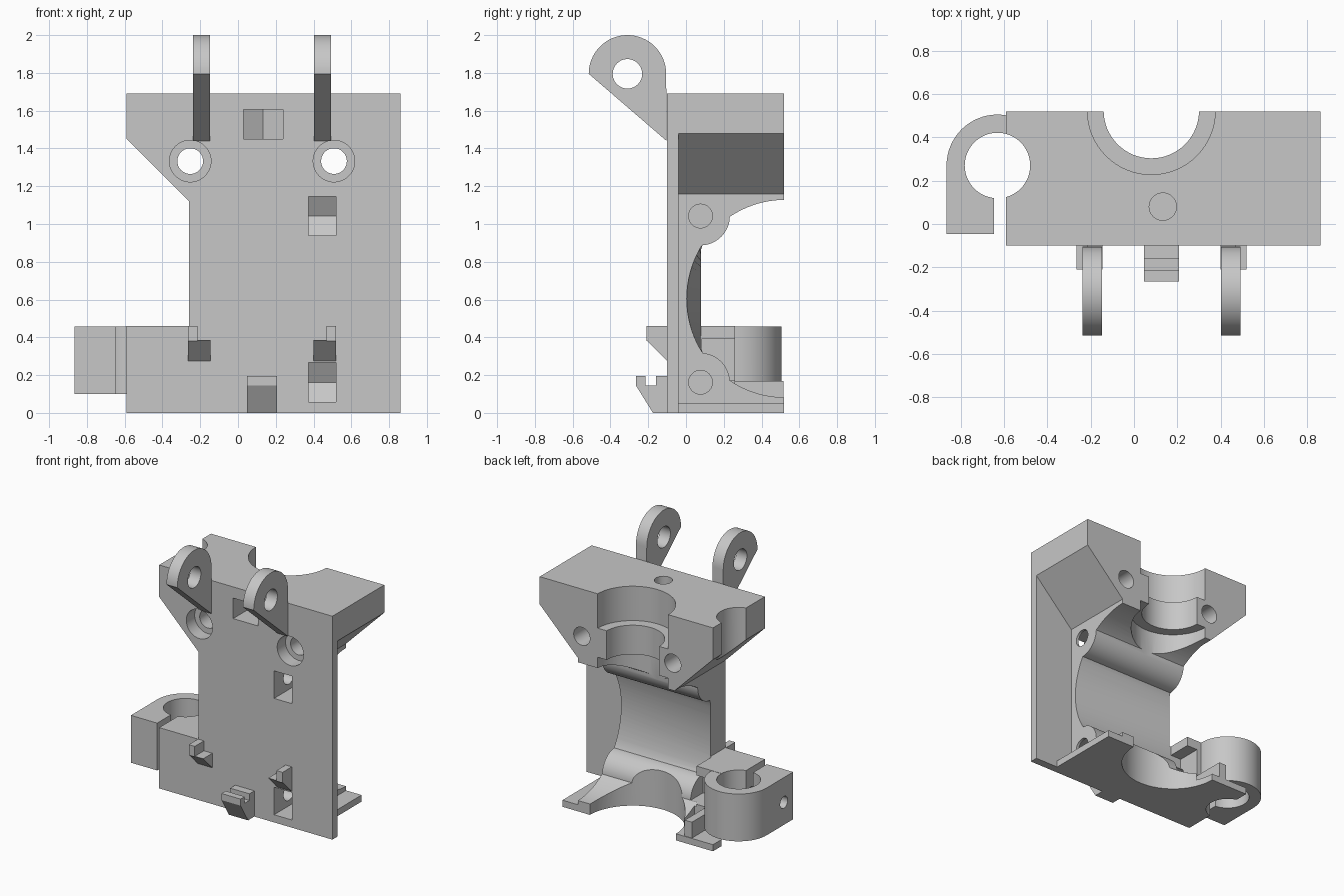
import bpy, bmesh, math

cube = bpy.data.objects.get("Cube")
if cube:
    bpy.data.objects.remove(cube)

grey = bpy.data.materials.new("light grey plastic")
grey.use_nodes = True
grey.diffuse_color = (0.57, 0.57, 0.57, 1)
grey.node_tree.nodes["Principled BSDF"].inputs["Base Color"].default_value = (0.57, 0.57, 0.57, 1)


def skin(name, rings):
    """Closed solid through a row of matching rings of points."""
    bm = bmesh.new()
    rows = [[bm.verts.new(p) for p in r] for r in rings]
    bm.faces.new(rows[0])
    bm.faces.new(rows[-1])
    for a, b in zip(rows, rows[1:]):
        for i in range(len(a)):
            j = (i + 1) % len(a)
            bm.faces.new((a[i], a[j], b[j], b[i]))
    bmesh.ops.recalc_face_normals(bm, faces=bm.faces)
    mesh = bpy.data.meshes.new(name)
    bm.to_mesh(mesh)
    bm.free()
    mesh.materials.append(grey)
    ob = bpy.data.objects.new(name, mesh)
    bpy.context.collection.objects.link(ob)
    return ob


def place(axis, u, v, w):
    return {"x": (w, u, v), "y": (u, w, v), "z": (u, v, w)}[axis]


def prism(name, axis, outline, lo, hi):
    return skin(name, [[place(axis, u, v, w) for u, v in outline] for w in (lo, hi)])


def ring(u, v, r, n=64):
    return [(u + r * math.cos(math.tau * i / n), v + r * math.sin(math.tau * i / n))
            for i in range(n)]


def rod(axis, u, v, r, lo, hi, n=64):
    return prism("rod", axis, ring(u, v, r, n), lo, hi)


def box(x0, x1, y0, y1, z0, z1):
    return prism("box", "z", [(x0, y0), (x1, y0), (x1, y1), (x0, y1)], z0, z1)


def combine(ob, other, op):
    mod = ob.modifiers.new("solid", "BOOLEAN")
    mod.object, mod.operation, mod.solver = other, op, "EXACT"
    bpy.context.view_layer.objects.active = ob
    bpy.ops.object.modifier_apply(modifier=mod.name)
    bpy.data.objects.remove(other)


def cut(ob, *others):
    for o in others:
        combine(ob, o, "DIFFERENCE")


def add(ob, *others):
    for o in others:
        combine(ob, o, "UNION")


# Shared right-hand outline of plate and body
side_edge = [(-0.59, 1.69), (-0.59, 1.45), (-0.26, 1.12), (-0.26, 0.46), (-0.59, 0.46), (-0.59, 0)]

# Main body behind the plate, with the fan side sloping out to the top block
body = prism("carriage_body", "y",
             side_edge + [(0.54, 0), (0.54, 1.16), (0.86, 1.48), (0.86, 1.69)], -0.07, 0.52)

# Front plate and floor lip
add(body, prism("plate", "y", side_edge + [(0.86, 0), (0.86, 1.69)], -0.1, -0.04),
    box(0.3, 0.67, -0.07, 0.52, 0, 0.05))

# Air duct: round at the fan, flattened at the far side, leaving two screw bosses
FAN_Y, FAN_Z = 0.525, 0.605
SCREW_Y, SCREWS_Z = 0.077, (1.042, 0.162)
fan = ring(FAN_Y, FAN_Z, 0.523, 96)
duct = skin("duct", [[(0.54 + 0.02, y, z) for y, z in fan],
                     [(-0.27, max(y, 0.08), z) for y, z in fan]])
for z in SCREWS_Z:
    cut(duct, rod("x", SCREW_Y, z, 0.155, -0.4, 0.7))
cut(body, duct)

# Clear the space behind the rod clip, then add the rear rib
cut(body, box(-0.7, -0.252, 0.26, 0.6, 0.05, 0.6))
add(body, box(-0.41, -0.35, 0.2, 0.515, 0.02, 0.17))

# Rod clip: round outside with a straight clamping arm
ROD_X, ROD_Y = -0.63, 0.27
arc = [p for p in ring(ROD_X, ROD_Y, 0.235) if p[1] >= ROD_Y - 0.001]
clip = prism("clip", "z", arc + [(-0.865, -0.045), (-0.5, -0.045), (-0.395, 0.1)], 0.1, 0.458)
cut(clip, box(-0.645, -0.589, -0.2, 0.25, 0, 0.6))
add(body, clip)

# Rod channel, nut recess and clamping screw hole
cut(body, rod("z", ROD_X, ROD_Y, 0.151, -0.1, 1.8),
    box(-0.36, -0.2, 0.081, 0.4, 0.171, 0.39),
    rod("x", 0.065, 0.27, 0.045, -1, -0.3, 32))

# Stepped vertical bore for the nozzle
bore = [(0.36, -0.1), (0.36, 0.4), (0.295, 0.4), (0.295, 1.21),
        (0.22, 1.21), (0.22, 1.43), (0.295, 1.43), (0.295, 1.8)]
cut(body, skin("bore", [[(x, y, z) for x, y in ring(0.08, 0.523, r)] for r, z in bore]))

# Counterbored mounting holes
for x in (-0.253, 0.508):
    cut(body, rod("y", x, 1.333, 0.11, -0.2, 0.0), rod("y", x, 1.333, 0.068, -0.2, 0.7))


# Hexagonal nut pockets open to the front, with their screw holes
def nut_outline(u, v, half):
    r = half / math.cos(math.pi / 6)
    return [(u - 0.4, v - half), (u + r / 2, v - half), (u + r, v),
            (u + r / 2, v + half), (u - 0.4, v + half)]


for z in SCREWS_Z:
    cut(body, prism("nut", "x", nut_outline(SCREW_Y, z, 0.104), 0.372, 0.52),
        rod("x", SCREW_Y, z, 0.063, 0.25, 0.7, 32))
top_nut = [(x, y) for y, x in nut_outline(0.08, 0.133, 0.104)]
cut(body, prism("nut", "z", top_nut, 1.45, 1.605), rod("z", 0.133, 0.08, 0.063, 1.5, 1.8, 32))

# Hinge ears
EAR_Y, EAR_Z = -0.31, 1.795
crown = [p for p in ring(EAR_Y, EAR_Z, 0.205) if p[1] >= EAR_Z - 0.001]
parts = [body]
for name, x in (("right_ear", -0.238), ("left_ear", 0.402)):
    ear = prism(name, "x", crown + [(-0.103, 1.44)], x, x + 0.09)
    cut(ear, rod("x", EAR_Y, EAR_Z, 0.078, -1, 1, 48))
    parts.append(ear)

# Cable hooks: wedge with an upright outer post
for name, x0, x1, p0, p1 in (("right_hook", -0.265, -0.145, -0.265, -0.215),
                             ("left_hook", 0.4, 0.52, 0.468, 0.52)):
    hook = prism(name, "x", [(-0.09, 0.275), (-0.1, 0.275), (-0.21, 0.385), (-0.09, 0.385)], x0, x1)
    add(hook, box(p0, p1, -0.21, -0.09, 0.38, 0.46))
    parts.append(hook)

# Slotted hook at the bottom edge
low = prism("bottom_hook", "x", [(-0.09, 0), (-0.175, 0), (-0.265, 0.145), (-0.265, 0.195),
                                 (-0.09, 0.195)], 0.047, 0.207)
cut(low, box(0, 0.3, -0.215, -0.16, 0.145, 0.3))
parts.append(low)

# Smooth curved walls, crisp edges
bpy.ops.object.select_all(action="DESELECT")
for ob in parts:
    ob.select_set(True)
bpy.context.view_layer.objects.active = body
bpy.ops.object.shade_smooth_by_angle(angle=math.radians(25))
